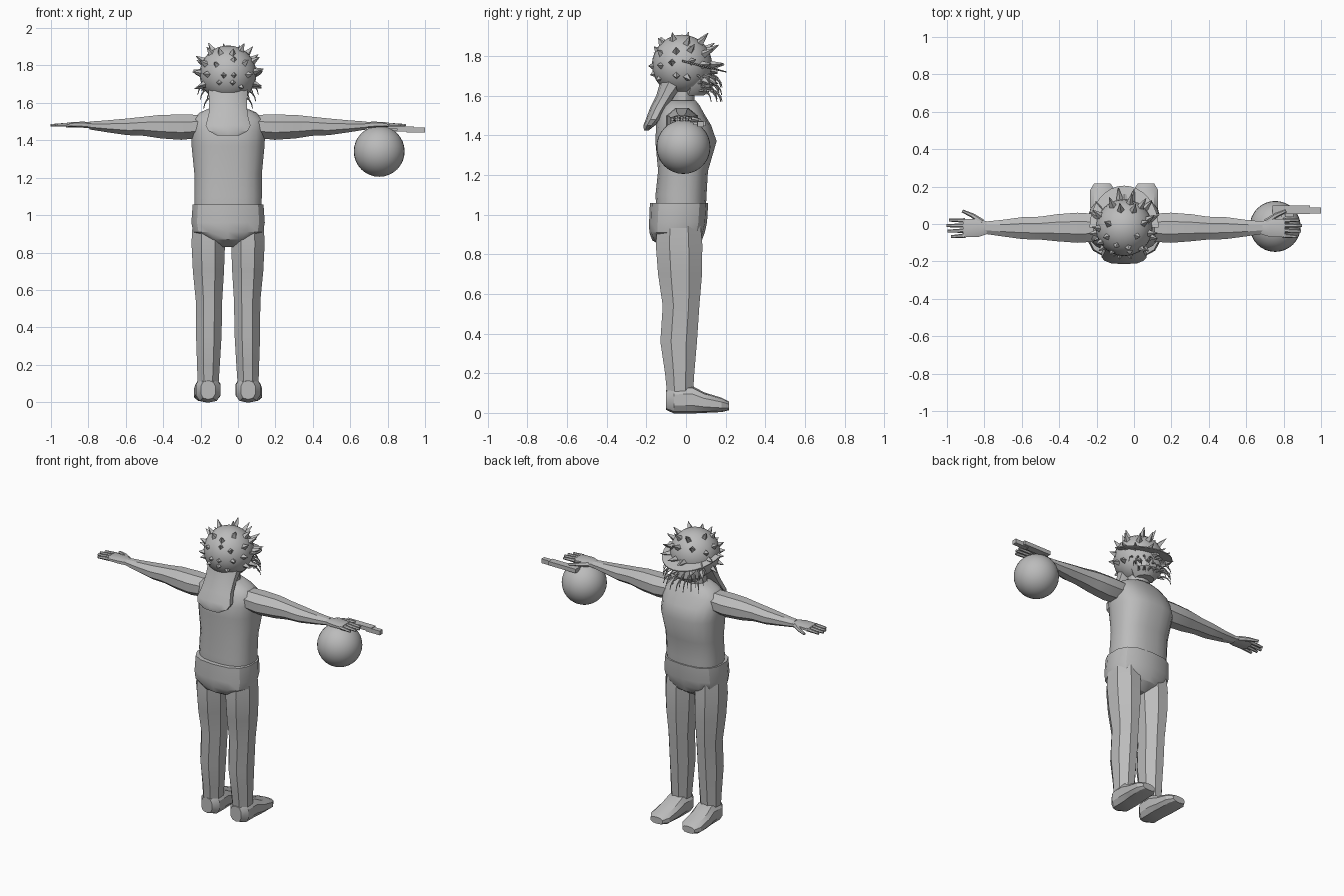
import bpy, bmesh, math, random
from mathutils import Vector, Matrix

random.seed(4)
if "Cube" in bpy.data.objects:
    bpy.data.objects.remove(bpy.data.objects["Cube"])

CX = -0.053  # body centre line
HEAD = Vector((0, -0.02, 1.755))
R = 0.152

grey = bpy.data.materials.new("plain grey")
grey.use_nodes = True
grey.diffuse_color = (0.5, 0.5, 0.5, 1)
grey.node_tree.nodes["Principled BSDF"].inputs["Base Color"].default_value = (0.5, 0.5, 0.5, 1)


def finish(name, bm, mirror=False, smooth=30, x=CX):
    bmesh.ops.recalc_face_normals(bm, faces=bm.faces)
    me = bpy.data.meshes.new(name)
    bm.to_mesh(me)
    bm.free()
    ob = bpy.data.objects.new(name, me)
    bpy.context.collection.objects.link(ob)
    ob.location.x = x
    me.materials.append(grey)
    if mirror:
        ob.modifiers.new("Mirror", "MIRROR")
    if smooth:
        bpy.ops.object.select_all(action="DESELECT")
        ob.select_set(True)
        bpy.context.view_layer.objects.active = ob
        bpy.ops.object.shade_smooth_by_angle(angle=math.radians(smooth))
    return ob


def loft(bm, rings, axis="z", n=8, power=1.0):
    """Skin rings of (centre, radius, radius) laid across an axis."""
    rows = []
    for c, ra, rb in rings:
        row = []
        for i in range(n):
            a = math.tau * (i + 0.5) / n
            u, v = (math.copysign(abs(t) ** power, t) for t in (math.cos(a), math.sin(a)))
            u, v = u * ra, v * rb
            off = {"z": (u, v, 0), "x": (0, u, v), "y": (u, 0, v)}[axis]
            row.append(bm.verts.new(Vector(c) + Vector(off)))
        rows.append(row)
    for lo, hi in zip(rows, rows[1:]):
        for i in range(n):
            j = (i + 1) % n
            bm.faces.new((lo[i], lo[j], hi[j], hi[i]))
    bm.faces.new(rows[0])
    bm.faces.new(rows[-1])


def part(name, rings, axis="z", n=8, power=1.0, mirror=False, smooth=30):
    bm = bmesh.new()
    loft(bm, rings, axis, n, power)
    return finish(name, bm, mirror, smooth)


def box(bm, centre, size):
    m = Matrix.Translation(centre) @ Matrix.Diagonal((*size, 1))
    bmesh.ops.create_cube(bm, size=1, matrix=m)


def tube(bm, pts, r0, r1, n=6):
    """Tapered tube through points."""
    rows = []
    for k, p in enumerate(pts):
        d = pts[min(k + 1, len(pts) - 1)] - pts[max(k - 1, 0)]
        q = d.to_track_quat("Z", "Y")
        r = r0 + (r1 - r0) * k / (len(pts) - 1)
        rows.append([bm.verts.new(p + q @ Vector((r * math.cos(math.tau * i / n),
                                                  r * math.sin(math.tau * i / n), 0))) for i in range(n)])
    for lo, hi in zip(rows, rows[1:]):
        for i in range(n):
            bm.faces.new((lo[i], lo[(i + 1) % n], hi[(i + 1) % n], hi[i]))
    bm.faces.new(rows[0])
    bm.faces.new(rows[-1])


# Torso, neck and briefs
part("torso", [((0, -.025, 1.0), .18, .125), ((0, -.025, 1.1), .182, .13), ((0, -.015, 1.22), .182, .127),
               ((0, 0, 1.37), .197, .156), ((0, -.012, 1.45), .2, .14), ((0, -.02, 1.51), .195, .112),
               ((0, -.02, 1.55), .15, .09), ((0, -.02, 1.575), .09, .07)], n=20, power=.8, smooth=50)
part("neck", [((0, -.02, 1.54), .075, .065), ((0, -.02, 1.66), .07, .065)], n=12)
part("briefs", [((0, -.035, 1.058), .193, .147), ((0, -.04, .96), .2, .146), ((0, -.045, .91), .19, .14),
                ((0, -.045, .87), .13, .125), ((0, -.04, .83), .065, .06)], n=14, power=.75)

# Legs and feet
part("legs", [((.103, -.035, .97), .093, .115), ((.106, -.035, .85), .097, .127), ((.105, -.03, .7), .09, .12),
              ((.102, -.025, .54), .076, .1), ((.103, -.037, .36), .074, .1), ((.105, -.032, .2), .066, .08),
              ((.107, -.03, .09), .06, .07)], mirror=True)
part("feet", [((.107, -.1, .065), .04, .05), ((.107, -.06, .065), .068, .068), ((.107, .03, .067), .07, .07),
              ((.112, .09, .052), .072, .052), ((.115, .18, .04), .07, .036), ((.117, .217, .035), .045, .022)],
     axis="y", n=10, power=.75, mirror=True)

# Arms
part("arms", [((.14, -.02, 1.475), .08, .066), ((.25, -.02, 1.47), .087, .073), ((.36, -.02, 1.473), .078, .068),
              ((.45, -.022, 1.475), .066, .055), ((.54, -.022, 1.472), .064, .048), ((.65, -.022, 1.475), .048, .034),
              ((.74, -.02, 1.479), .036, .023)], axis="x", n=8, mirror=True)

# Hands with fingers and thumb
bm = bmesh.new()
loft(bm, [((.73, -.02, 1.48), .035, .018), ((.78, -.022, 1.484), .05, .017), ((.86, -.022, 1.484), .052, .012)],
     "x", 8, .7)
for i, length in enumerate((.065, .085, .09, .075)):
    y = -.062 + i * .027
    tube(bm, [Vector((.85, y, 1.484)), Vector((.86 + length, y * 1.1, 1.48))], .012, .008)
tube(bm, [Vector((.76, .01, 1.482)), Vector((.81, .045, 1.48)), Vector((.865, .07, 1.476))], .017, .008)
finish("hands", bm, mirror=True)

# Ball under the left hand
bm = bmesh.new()
bmesh.ops.create_uvsphere(bm, u_segments=32, v_segments=16, radius=.136,
                          matrix=Matrix.Translation((.755, -.013, 1.341)))
finish("ball", bm, smooth=60, x=0)

# Pistol in the left hand
bm = bmesh.new()
box(bm, (.84, .077, 1.46), (.2, .045, .026))
box(bm, (.95, .072, 1.455), (.1, .03, .028))
box(bm, (.765, .04, 1.458), (.045, .07, .024))
box(bm, (.83, .048, 1.458), (.045, .02, .012))
finish("pistol", bm, smooth=0, x=0)

# Head
bm = bmesh.new()
bmesh.ops.create_uvsphere(bm, u_segments=24, v_segments=16, radius=R, matrix=Matrix.Translation(HEAD))
finish("head", bm, smooth=60)

# Jaw and nose
part("jaw", [((0, .03, 1.6), .06, .06), ((0, .05, 1.64), .095, .085), ((0, .05, 1.71), .11, .08)], n=10)
part("nose", [((0, .12, 1.74), .025, .03), ((0, .16, 1.725), .015, .015)], axis="y", n=6)

# Spikes over the scalp, longer towards the face
bm = bmesh.new()
for elevation, count in ((52, 8), (26, 11), (2, 12), (-24, 11)):
    for i in range(count):
        az = math.tau * (i + random.uniform(.2, .7)) / count
        el = math.radians(elevation + random.uniform(-7, 7))
        d = Vector((math.cos(az) * math.cos(el), math.sin(az) * math.cos(el), math.sin(el)))
        length = .045 + .02 * d.y
        if d.y < -.75:
            length = .02
        rot = (d + Vector((0, .15, .1))).to_track_quat("Z", "Y").to_matrix().to_4x4()
        m = Matrix.Translation(HEAD + d * (R + length / 2 - .006)) @ rot
        bmesh.ops.create_cone(bm, cap_ends=True, segments=4, radius1=.022, radius2=.002,
                              depth=length + .01, matrix=m)
finish("scalp_spikes", bm, smooth=0)

# Curved brim across the face, dipping forward
bm = bmesh.new()
rows = []
for i in range(17):
    a = math.pi * i / 16
    c, s = math.cos(a), math.sin(a)
    row = []
    for rx, ry, dz in ((.14, .13, .006), (.185, .225, .003), (.185, .225, -.003), (.14, .13, -.006)):
        y = -.02 + ry * s
        row.append(bm.verts.new((rx * c, y, 1.775 - .25 * (y + .02) + dz)))
    rows.append(row)
for lo, hi in zip(rows, rows[1:]):
    for k in range(4):
        bm.faces.new((lo[k], lo[(k + 1) % 4], hi[(k + 1) % 4], hi[k]))
bm.faces.new(rows[0])
bm.faces.new(rows[-1])
finish("brim", bm)

# Drooping beard strands in rows
bm = bmesh.new()
for z, count, spread in ((1.7, 9, 1.1), (1.665, 8, .95), (1.63, 7, .8)):
    for i in range(count):
        a = spread * (2 * i / (count - 1) - 1)
        d = Vector((math.sin(a), math.cos(a), 0))
        base = Vector((0, 0, z + random.uniform(-.008, .008)))
        pts = [base + d * r + Vector((0, 0, h)) for r, h in
               ((.1, 0), (.135, .004), (.16, -.01), (.175, -.03), (.182, -.055))]
        tube(bm, pts, .007, .002, 5)
finish("beard_strands", bm)

# Hair lock falling behind the neck
part("back_hair", [((0, -.06, 1.67), .11, .07), ((0, -.1, 1.6), .105, .05), ((0, -.135, 1.54), .108, .045),
                   ((0, -.165, 1.48), .125, .038), ((0, -.185, 1.45), .11, .03), ((0, -.2, 1.425), .06, .012)],
     n=10, power=.85)
